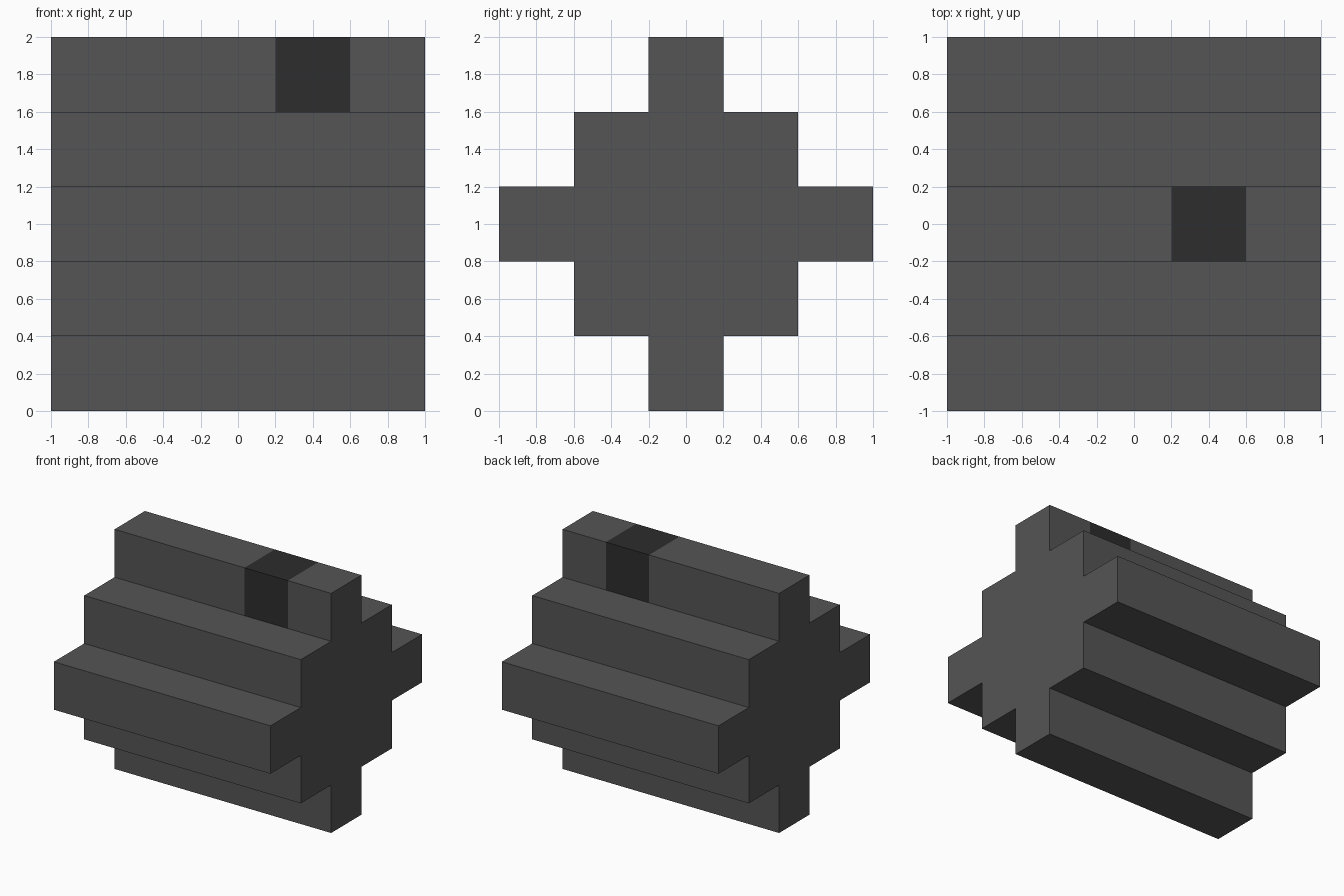
import bpy, bmesh
from mathutils import Vector

if "Cube" in bpy.data.objects:
    bpy.data.objects.remove(bpy.data.objects["Cube"])


def make_material(name, value):
    mat = bpy.data.materials.new(name)
    mat.diffuse_color = (value, value, value, 1)
    mat.use_nodes = True
    mat.node_tree.nodes["Principled BSDF"].inputs["Base Color"].default_value = mat.diffuse_color
    return mat


grey = make_material("mid grey", 0.09)
dark = make_material("dark grey", 0.026)

# Stepped cross profile: one quarter, turned four times about the centre
quarter = [(-0.2, 1.0), (0.2, 1.0), (0.2, 0.6), (0.6, 0.6), (0.6, 0.2)]
profile = []
for turn in range(4):
    for y, z in quarter:
        for _ in range(turn):
            y, z = z, -y
        profile.append((y, z))

# Extrude the profile along x into the stepped log
bm = bmesh.new()
end = bm.faces.new([bm.verts.new((-1, y, z + 1)) for y, z in profile])
result = bmesh.ops.extrude_face_region(bm, geom=[end], use_keep_orig=True)
moved = [v for v in result["geom"] if isinstance(v, bmesh.types.BMVert)]
bmesh.ops.translate(bm, verts=moved, vec=(2, 0, 0))

# Cut the top ridge on both sides of the dark block
for x in (0.2, 0.6):
    faces = [f for f in bm.faces if f.calc_center_median().z > 1.65]
    edges = {e for f in faces for e in f.edges}
    verts = {v for f in faces for v in f.verts}
    bmesh.ops.bisect_plane(bm, geom=faces + list(edges) + list(verts),
                           plane_co=Vector((x, 0, 0)), plane_no=Vector((1, 0, 0)))
bmesh.ops.recalc_face_normals(bm, faces=bm.faces[:])

# Dark block on the ridge
for f in bm.faces:
    c = f.calc_center_median()
    f.material_index = int(c.z > 1.65 and 0.2 < c.x < 0.6)

mesh = bpy.data.meshes.new("stepped_log")
bm.to_mesh(mesh)
bm.free()
mesh.materials.append(grey)
mesh.materials.append(dark)
bpy.context.collection.objects.link(bpy.data.objects.new("stepped_log", mesh))
